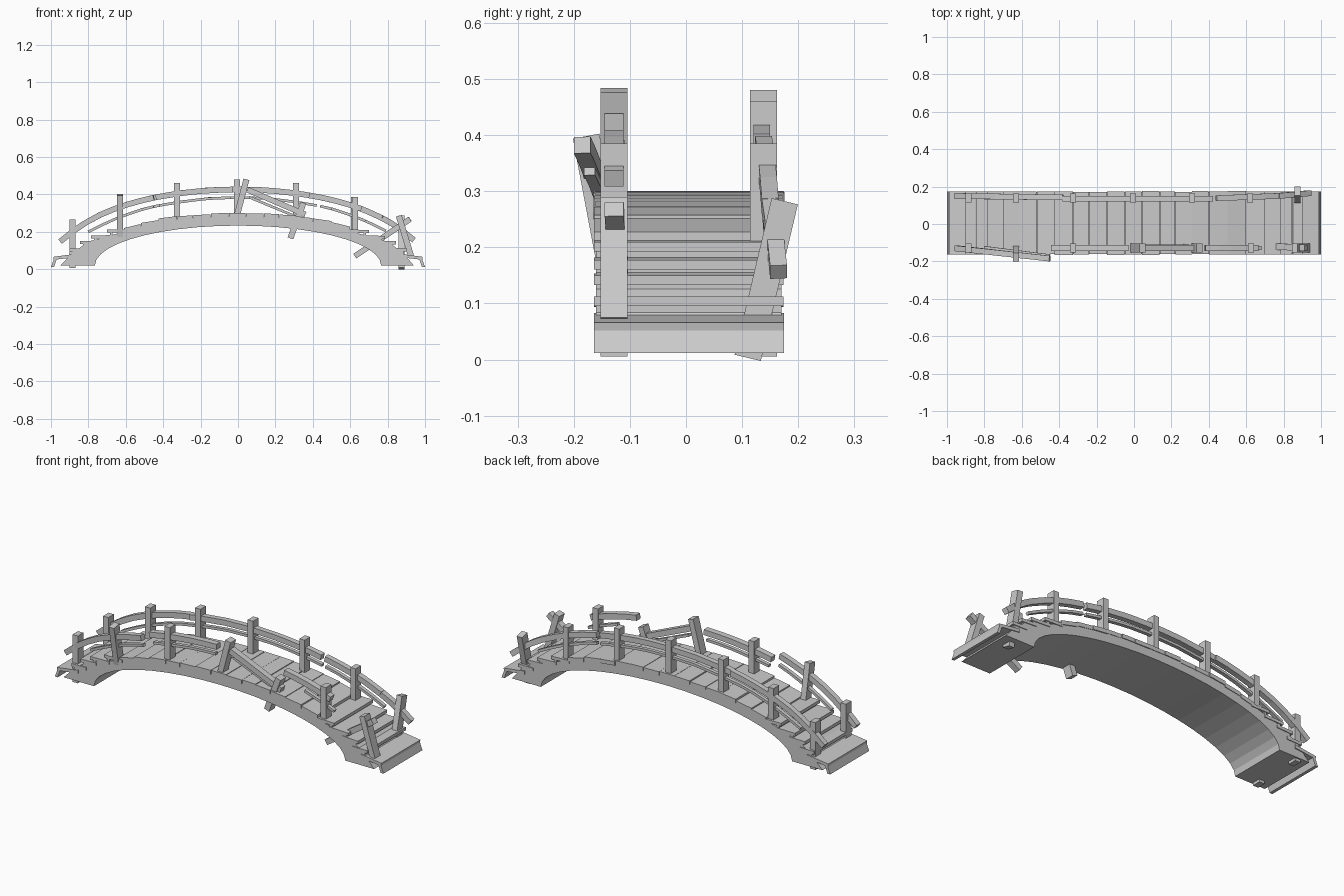
import bpy, bmesh, math, random
from mathutils import Vector

if "Cube" in bpy.data.objects:
    bpy.data.objects.remove(bpy.data.objects["Cube"])
random.seed(4)


def finish(name, bm):
    bmesh.ops.recalc_face_normals(bm, faces=bm.faces)
    me = bpy.data.meshes.new(name)
    bm.to_mesh(me)
    bm.free()
    ob = bpy.data.objects.new(name, me)
    bpy.context.collection.objects.link(ob)
    return ob


def interp(table, x):
    x = abs(x)
    for (a, za), (b, zb) in zip(table, table[1:]):
        if x <= b:
            return za + (zb - za) * (x - a) / (b - a)
    return table[-1][1]


def prism(name, profile, y0, y1):
    """Extrude an xz profile along y."""
    bm = bmesh.new()
    f = bm.faces.new([bm.verts.new((x, y0, z)) for x, z in profile])
    r = bmesh.ops.extrude_face_region(bm, geom=[f])
    vs = [v for v in r["geom"] if isinstance(v, bmesh.types.BMVert)]
    bmesh.ops.translate(bm, verts=vs, vec=(0, y1 - y0, 0))
    return finish(name, bm)


def sweep(name, pts, w, h):
    """Rectangular beam along a path; w across (y), h in the path's plane."""
    pts = [Vector(p) for p in pts]
    bm = bmesh.new()
    rings = []
    for i, p in enumerate(pts):
        t = (pts[min(i + 1, len(pts) - 1)] - pts[max(i - 1, 0)]).normalized()
        n = t.cross(Vector((0, 1, 0))).normalized()
        s = n.cross(t)
        rings.append([bm.verts.new(p + s * w / 2 * a + n * h / 2 * b)
                      for a, b in ((-1, -1), (1, -1), (1, 1), (-1, 1))])
    for r0, r1 in zip(rings, rings[1:]):
        for k in range(4):
            bm.faces.new((r0[k], r0[(k + 1) % 4], r1[(k + 1) % 4], r1[k]))
    bm.faces.new(rings[0])
    bm.faces.new(rings[-1])
    return finish(name, bm)


DECK = [(0, .298), (.2, .293), (.35, .28), (.5, .252), (.6, .22), (.7, .19)]
RAIL = [(0, .427), (.16, .422), (.32, .405), (.48, .377), (.63, .335),
        (.75, .285), (.85, .228), (.95, .148)]
LOW = [(0, .383), (.16, .378), (.32, .358), (.48, .33), (.63, .28), (.72, .24), (.8, .2)]
Y0, Y1 = -.16, .17

# arched body with flat feet
outer = [(-.95, .02), (-.88, .09), (-.8, .147), (-.7, .175)]
outer += [(x, interp(DECK, x) - .016) for x in [-.6 + i * .1 for i in range(13)]]
outer += [(.7, .175), (.8, .147), (.88, .09), (.94, .02)]
inner = [(.765 * math.cos(a), .02 + .213 * math.sin(a))
         for a in [math.pi * i / 22 for i in range(23)]]
prism("arch_body", outer + inner, Y0, Y1)

# deck planks, each slightly uneven
seams = [-.61, -.52, -.425, -.325, -.24, -.145, -.05, .042, .138, .22, .31, .4, .5, .6]
for a, b in zip(seams, seams[1:]):
    j = random.uniform(-.002, .004)
    za, zb = interp(DECK, a) + j, interp(DECK, b) + j
    mid = (za + zb) / 2
    za, zb = mid + (za - mid) * .75, mid + (zb - mid) * .75
    prism("deck_plank", [(a + .001, za - .022), (b - .001, zb - .022),
                         (b - .001, zb), (a + .001, za)],
          Y0 - random.uniform(.001, .006), Y1 + random.uniform(.001, .006))

# stair treads and risers at both ends
steps = [(.59, .7, .212), (.67, .785, .182), (.75, .845, .153), (.81, .9, .112)]
for s in (-1, 1):
    for a, b, z in steps:
        j = random.uniform(-.004, .004)
        prism("stair_tread", [(s * a, z - .016), (s * b, z - .019 + j),
                              (s * b, z - .002 + j), (s * a, z)], Y0 - .004, Y1 + .004)
        prism("stair_riser", [(s * (b - .03), z - .045), (s * (b - .015), z - .045),
                              (s * (b - .015), z - .014), (s * (b - .03), z - .014)],
              Y0, Y1)
    prism("bottom_tread", [(s * .86, .065), (s * .985, .05), (s * .988, .066),
                           (s * .86, .083)], Y0 - .004, Y1 + .005)
    prism("bottom_riser", [(s * .968, .056), (s * .985, .052), (s * 1.0, .012),
                           (s * .983, .012)], Y0 - .004, Y1 + .005)


# handrail posts
def post(p0, p1):
    sweep("handrail_post", [p0, p1], .048, .032)


FY, BY = -.128, .138
TOPS = {.885: .265, .63: .385, .32: .46, 0: .48}
FOOT = {.885: .005, .63: .17, .32: .25, 0: .27}
for x in (-.885, -.63, -.325, -.005, .31, .62):
    k = min(TOPS, key=lambda q: abs(q - abs(x)))
    post((x, BY, FOOT[k]), (x, BY, TOPS[k]))
for x in (-.885, -.325, .625):
    k = min(TOPS, key=lambda q: abs(q - abs(x)))
    post((x, FY, FOOT[k]), (x, FY, TOPS[k]))
# leaning and broken posts
post((-.63, -.135, .17), (-.63, -.178, .398))
post((-.01, FY, .27), (.045, FY, .48))
post((.28, FY, .165), (.35, FY, .355))
post((.925, FY, .07), (.86, FY, .285))
post((.875, .11, .003), (.875, .176, .282))


# handrails following the arch, broken into runs
def run(name, table, a, b, ya, yb, w, h):
    n = max(3, int(abs(b - a) / .07))
    sweep(name, [(a + (b - a) * i / n, ya + (yb - ya) * i / n,
                  interp(table, a + (b - a) * i / n)) for i in range(n + 1)], w, h)


run("back_top_rail", RAIL, -.95, -.38, .15, .142, .03, .03)
run("back_top_rail", RAIL, -.38, .42, .135, .135, .03, .03)
run("back_top_rail", RAIL, .44, .77, .138, .15, .03, .03)
run("back_top_rail", RAIL, .77, .94, .15, .165, .03, .03)
run("back_low_rail", LOW, -.8, .42, .14, .138, .02, .014)
run("back_low_rail", LOW, .44, .79, .138, .15, .02, .014)
run("front_top_rail_loose", RAIL, -.95, -.45, -.13, -.185, .03, .03)
run("front_low_rail_loose", LOW, -.8, -.45, -.128, -.172, .02, .014)
run("front_top_rail", RAIL, -.44, -.03, FY, FY, .034, .03)
run("front_low_rail", LOW, -.42, -.04, FY, FY, .02, .014)
run("front_top_rail", RAIL, .38, .66, FY, FY, .034, .03)
run("front_low_rail", LOW, .5, .68, FY, FY, .02, .014)

# fallen rail pieces
sweep("fallen_rail", [(.05, FY, .425), (.36, FY, .292)], .034, .03)
sweep("fallen_low_rail", [(.06, -.12, .385), (.3, -.118, .285)], .02, .014)
sweep("fallen_end_rail", [(.625, -.11, .07), (.76, -.12, .16), (.92, FY, .268)], .034, .03)
